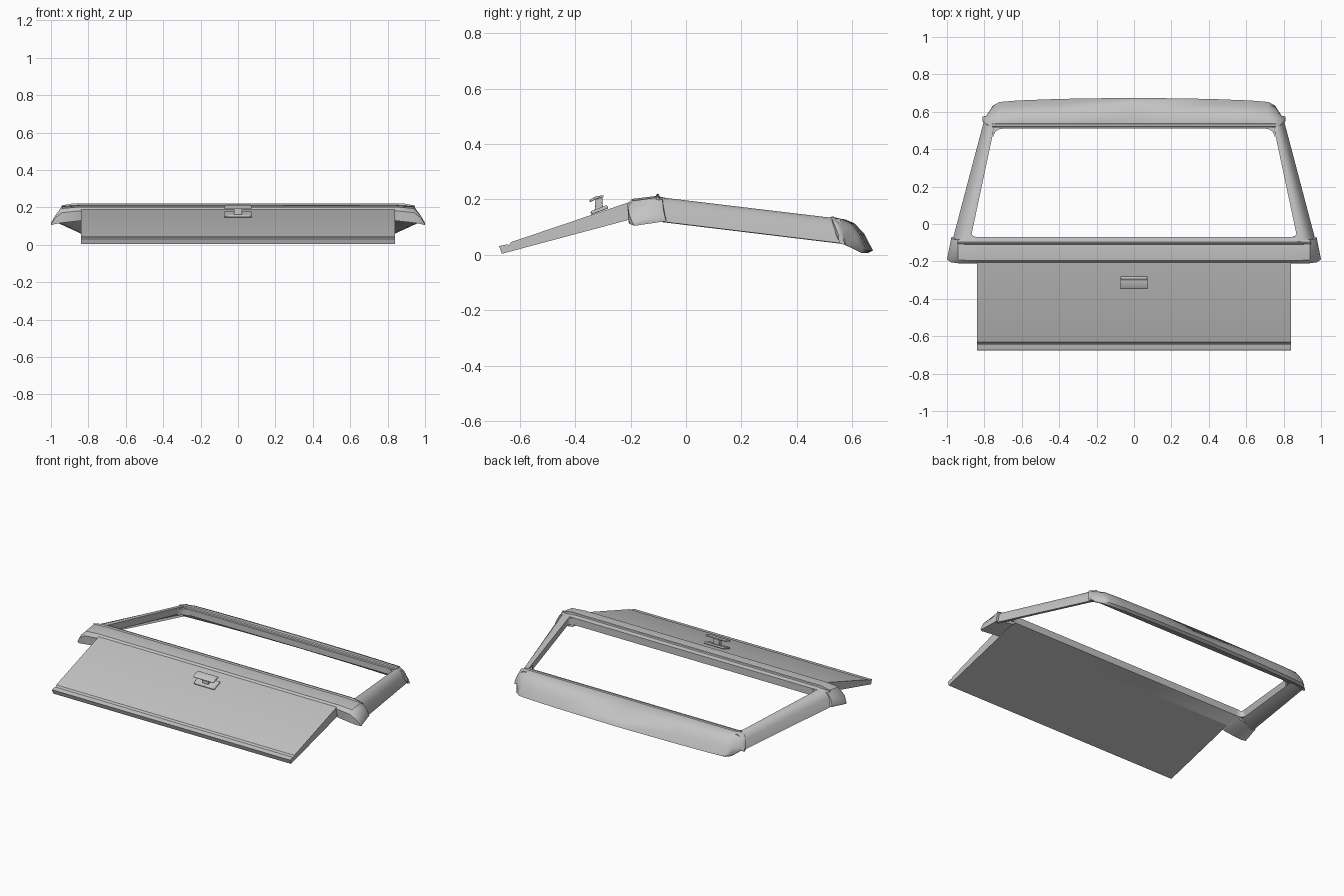
import bpy, bmesh, math
from mathutils import Vector

cube = bpy.data.objects.get("Cube")
if cube:
    bpy.data.objects.remove(cube)

paint = bpy.data.materials.new("grey_paint")
paint.use_nodes = True
GREY = (0.55, 0.55, 0.55, 1)
paint.diffuse_color = GREY
paint.node_tree.nodes["Principled BSDF"].inputs["Base Color"].default_value = GREY


def loft(name, rings, mirror=False, smooth=35, bevel=0):
    """Skin a solid through rings of equal point count."""
    bm = bmesh.new()
    loops = [[bm.verts.new(p) for p in ring] for ring in rings]
    n = len(loops[0])
    for a, b in zip(loops, loops[1:]):
        for i in range(n):
            j = (i + 1) % n
            bm.faces.new((a[i], a[j], b[j], b[i]))
    bm.faces.new(loops[0])
    bm.faces.new(loops[-1])
    bmesh.ops.recalc_face_normals(bm, faces=bm.faces)
    mesh = bpy.data.meshes.new(name)
    bm.to_mesh(mesh)
    bm.free()
    ob = bpy.data.objects.new(name, mesh)
    bpy.context.collection.objects.link(ob)
    mesh.materials.append(paint)
    if bevel:
        mod = ob.modifiers.new("soft_edges", "BEVEL")
        mod.width, mod.segments, mod.limit_method = bevel, 2, "ANGLE"
    if mirror:
        ob.modifiers.new("mirror", "MIRROR")
    bpy.ops.object.select_all(action="DESELECT")
    ob.select_set(True)
    bpy.context.view_layer.objects.active = ob
    bpy.ops.object.shade_smooth_by_angle(angle=math.radians(smooth))
    return ob


def section(x, pts, shear=0):
    """Profile in y and z at x; shear tapers it inwards towards the back."""
    return [(x - shear * (y + 0.19), y, z) for y, z in pts]


def both_sides(half):
    """Mirror stations that start at the positive side of the centre."""
    return [[(-x, y, z) for x, y, z in r] for r in reversed(half)] + half


# Lower door panel with the stepped bottom lip
panel = [(-0.665, 0.004), (-0.675, 0.032), (-0.645, 0.038), (-0.64, 0.034),
         (-0.632, 0.046), (-0.2, 0.192), (-0.1, 0.2), (-0.1, 0.156), (-0.19, 0.131)]
loft("lower_panel", [section(-0.84, panel), section(0.84, panel)], smooth=20)

# Bent shoulder beam under the window, with drooping ends
mid = [(-0.2, 0.13), (-0.212, 0.182), (-0.195, 0.202), (-0.105, 0.213),
       (-0.07, 0.205), (-0.07, 0.16)]
inner = [(-0.208, 0.128), (-0.212, 0.182), (-0.195, 0.202), (-0.105, 0.213),
         (-0.07, 0.205), (-0.07, 0.145)]
bend = [(-0.208, 0.118), (-0.21, 0.172), (-0.193, 0.195), (-0.105, 0.207),
        (-0.085, 0.198), (-0.075, 0.132)]
edge = [(-0.204, 0.112), (-0.205, 0.145), (-0.19, 0.16), (-0.1, 0.172),
        (-0.082, 0.165), (-0.072, 0.125)]
tip = [(-0.186, 0.105), (-0.19, 0.11), (-0.185, 0.118), (-0.09, 0.135),
       (-0.075, 0.132), (-0.07, 0.122)]
loft("shoulder_beam", both_sides([section(0.84, mid), section(0.85, inner),
     section(0.94, bend), section(0.975, edge, 0.1), section(1.0, tip, 0.2)]), smooth=40)

# Thin raised seam along the lower window edge
seam = [(-0.112, 0.205), (-0.105, 0.222), (-0.098, 0.219), (-0.094, 0.205)]
loft("window_seam", both_sides([section(0.88, seam),
     section(0.945, [(y, z - 0.012) for y, z in seam])]))

# Sloping side pillars
low = [(0.875, 0.205), (0.905, 0.207), (0.93, 0.198), (0.95, 0.175),
       (0.97, 0.12), (0.955, 0.118), (0.88, 0.158)]
high = [(0.738, 0.128), (0.755, 0.13), (0.77, 0.12), (0.785, 0.095),
        (0.8, 0.042), (0.785, 0.04), (0.74, 0.085)]
loft("side_pillar", [[(x, y, z) for x, z in pts]
     for pts, y in ((low, -0.085), (high, 0.56))], mirror=True, smooth=45)

# Curved header with its trailing lip; ends flare over the pillars
header = [(0.51, 0.128), (0.53, 0.134), (0.575, 0.128), (0.61, 0.113),
          (0.645, 0.075), (0.675, 0.016), (0.655, 0.006), (0.595, 0.06), (0.51, 0.09)]


def header_station(x, back=0.0, drop=0.0):
    return section(x, [(y - back * max(0, (y - 0.52) / 0.15), z - drop)
                       for y, z in header])


shoulder = [(0.522, 0.135), (0.532, 0.137), (0.565, 0.122), (0.59, 0.1),
            (0.615, 0.065), (0.632, 0.022), (0.62, 0.014), (0.57, 0.05), (0.522, 0.09)]
flare = [(0.53, 0.125), (0.538, 0.127), (0.555, 0.11), (0.568, 0.09),
         (0.577, 0.065), (0.58, 0.042), (0.572, 0.038), (0.555, 0.045), (0.535, 0.085)]
flare_tip = [(0.552, 0.07), (0.556, 0.07), (0.56, 0.065), (0.566, 0.06),
             (0.57, 0.05), (0.574, 0.04), (0.568, 0.037), (0.556, 0.042), (0.55, 0.055)]
loft("header", both_sides([header_station(0), header_station(0.4, 0.006),
     header_station(0.62, 0.014), header_station(0.72, 0.022),
     section(0.755, shoulder), section(0.788, flare),
     section(0.81, flare_tip)])[:], smooth=50)

# Raised strip where the header meets the glass opening
strip = [(0.516, 0.126), (0.52, 0.137), (0.534, 0.139), (0.54, 0.128)]
loft("header_strip", [section(-0.76, strip), section(0.76, strip)])


# Rounded corners of the window opening
def corner_gusset(name, corner, along, up, size):
    c = Vector(corner)
    a, b = Vector(along).normalized() * size, Vector(up).normalized() * size
    ring = [c - (a + b) * 0.2]
    for i in range(7):
        t = i / 6
        ring.append(c + a * (1 - t) ** 2 + b * t ** 2)

    def at(p, depth):
        return (p.x, p.y, 0.2 - 0.128 * (p.y + 0.07) - depth)
    loft(name, [[at(p, 0) for p in ring], [at(p, 0.04) for p in ring]], mirror=True)


corner_gusset("lower_window_corner", (0.878, -0.07), (-1, 0), (-0.135, 0.58), 0.045)
corner_gusset("upper_window_corner", (0.743, 0.51), (-1, 0), (0.135, -0.58), 0.045)


# Pull handle: base plate, stem and grip
def plate(name, half_width, profile, bevel):
    loft(name, [section(-half_width, profile), section(half_width, profile)], bevel=bevel)


plate("handle_base", 0.073, [(-0.343, 0.145), (-0.345, 0.157), (-0.285, 0.18),
                             (-0.28, 0.168)], 0.004)
plate("handle_stem", 0.022, [(-0.33, 0.155), (-0.328, 0.2), (-0.302, 0.207),
                             (-0.3, 0.165)], 0.003)
plate("handle_grip", 0.073, [(-0.348, 0.19), (-0.348, 0.199), (-0.325, 0.212),
                             (-0.298, 0.215), (-0.298, 0.208), (-0.322, 0.202)], 0.003)
